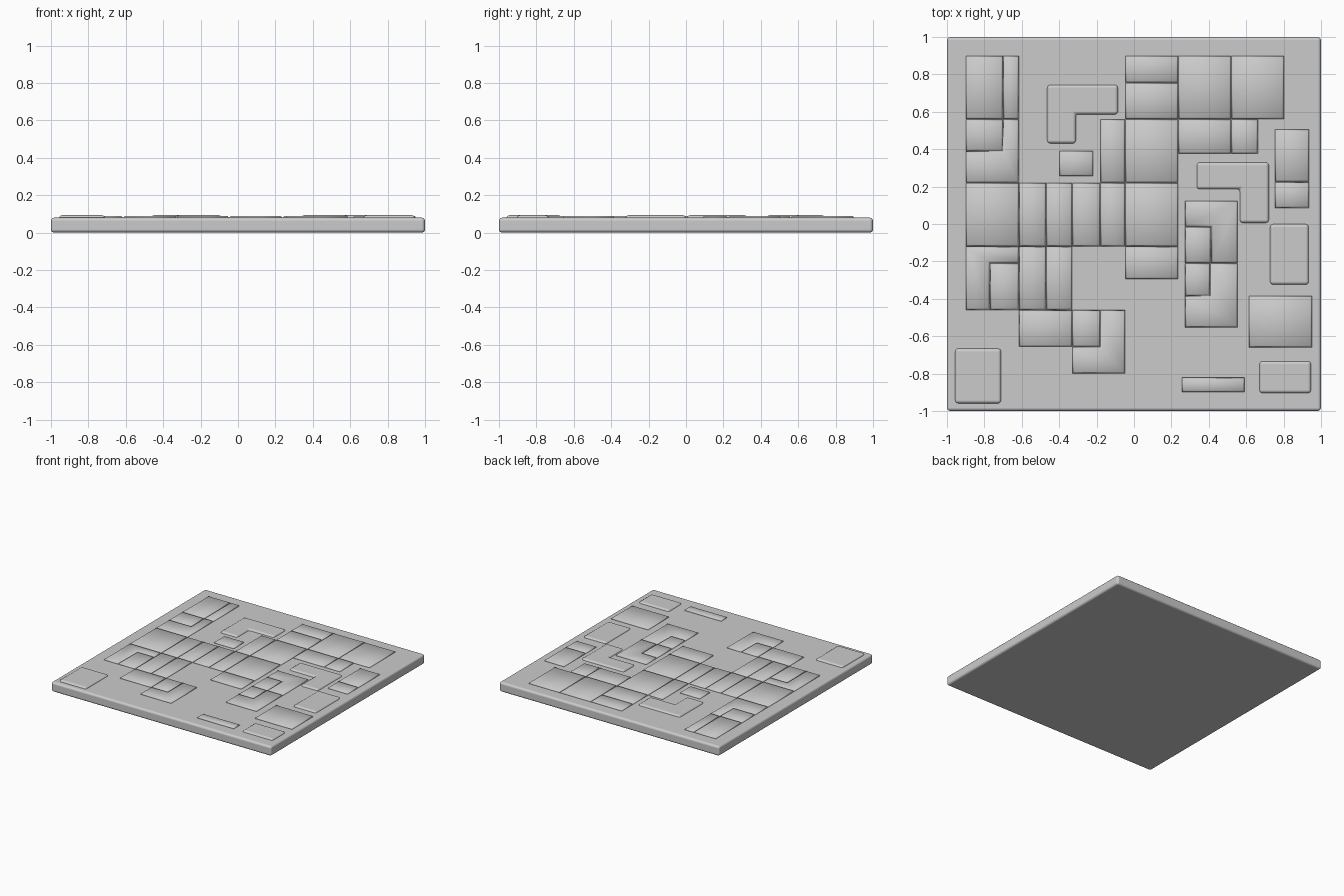
import bpy, bmesh
from mathutils import Vector

if "Cube" in bpy.data.objects:
    bpy.data.objects.remove(bpy.data.objects["Cube"])

BASE_TOP = 0.08


def rect(x0, x1, y0, y1):
    return [(x0, y0), (x1, y0), (x1, y1), (x0, y1)]


def ell(cx, cy, ex, ey, ix, iy):
    # L outline: outer corner c, far ends e, inner corner i
    p = [(cx, cy), (ex, cy), (ex, iy), (ix, iy), (ix, ey), (cx, ey)]
    area = sum(a[0] * b[1] - b[0] * a[1] for a, b in zip(p, p[1:] + p[:1]))
    return p if area > 0 else p[:1] + p[:0:-1]


def inset(p, d):
    # Move every edge of a right-angled outline inward by d
    out = []
    for i, q in enumerate(p):
        q = Vector(q)
        a = (q - Vector(p[i - 1])).normalized()
        b = (Vector(p[(i + 1) % len(p)]) - q).normalized()
        out.append(q + d * (Vector((-a.y, a.x)) + Vector((-b.y, b.x))))
    return out


def solid(name, outlines, z0, z1, slope=0.0, bevel=0.0, segments=3):
    bm = bmesh.new()
    for p in outlines:
        n = len(p)
        lo = [bm.verts.new((x, y, z0)) for x, y in p]
        hi = [bm.verts.new((v.x, v.y, z1)) for v in inset(p, slope)]
        for i in range(n):
            j = (i + 1) % n
            bm.faces.new((lo[i], lo[j], hi[j], hi[i]))
        if n == 6 and not bevel:
            # Mitred top for sloped L panels
            bm.faces.new(hi[:4])
            bm.faces.new((hi[0], hi[3], hi[4], hi[5]))
        else:
            bm.faces.new(hi)
        bm.faces.new(lo[::-1])
    mesh = bpy.data.meshes.new(name)
    bm.to_mesh(mesh)
    bm.free()
    ob = bpy.data.objects.new(name, mesh)
    bpy.context.collection.objects.link(ob)
    for f in mesh.polygons:
        f.use_smooth = True
    if bevel:
        m = ob.modifiers.new("rounded_edges", 'BEVEL')
        m.width, m.segments = bevel, segments
        m.harden_normals = True
    return ob


# Base slab
solid("base_plate", [rect(-1, 1, -1, 1)], 0, BASE_TOP, bevel=0.018, segments=3)

# Low sloped panels, mostly on a shared grid of columns and rows
X = [-0.90, -0.615, -0.33, -0.047, 0.237, 0.52, 0.803]
Y = [0.90, 0.56, 0.22, -0.12, -0.46, -0.80]
panels = [
    # top left cluster
    rect(X[0], -0.70, Y[1], Y[0]), rect(-0.70, X[1], Y[1], Y[0]),
    rect(X[0], -0.70, 0.388, Y[1]),
    ell(X[1], Y[2], X[0], Y[1], -0.70, 0.388),
    # central column and its neighbours
    rect(X[3], X[4], 0.755, Y[0]), rect(X[3], X[4], Y[1], 0.755),
    rect(X[3], X[4], Y[2], Y[1]), rect(X[3], X[4], Y[3], Y[2]),
    rect(X[3], X[4], -0.295, Y[3]), rect(-0.18, X[3], Y[2], Y[1]),
    # middle row
    rect(X[0], X[1], Y[3], Y[2]),
    rect(X[1], -0.47, Y[3], Y[2]), rect(-0.47, X[2], Y[3], Y[2]),
    rect(X[2], -0.18, Y[3], Y[2]), rect(-0.18, X[3], Y[3], Y[2]),
    # top right cluster
    rect(X[4], X[5], Y[1], Y[0]), rect(X[5], X[6], Y[1], Y[0]),
    rect(X[4], X[5], 0.375, Y[1]), rect(X[5], 0.663, 0.375, Y[1]),
    # lower left cluster
    ell(X[0], Y[3], X[1], Y[4], -0.77, -0.21),
    rect(-0.77, X[1], Y[4], -0.21),
    rect(X[1], -0.47, Y[4], Y[3]), rect(-0.47, X[2], Y[4], Y[3]),
    rect(X[1], X[2], -0.657, Y[4]), rect(X[2], -0.18, -0.657, Y[4]),
    ell(X[3], Y[5], X[2], Y[4], -0.18, -0.657),
    # lower right pair of hooks
    ell(0.555, 0.125, 0.273, -0.21, 0.412, -0.015),
    rect(0.273, 0.412, -0.21, -0.015),
    rect(0.273, 0.407, -0.385, -0.21),
    ell(0.555, -0.553, 0.273, -0.21, 0.407, -0.385),
    # separate panels
    rect(-0.40, -0.217, 0.255, 0.392),
    rect(0.753, 0.937, 0.225, 0.507), rect(0.753, 0.937, 0.085, 0.225),
    rect(0.613, 0.953, -0.66, -0.383), rect(0.255, 0.592, -0.90, -0.82),
]
solid("sloped_panels", panels, BASE_TOP - 0.001, 0.09, slope=0.01)

# Rounded raised plates
plates = [
    ell(-0.465, 0.745, -0.085, 0.43, -0.31, 0.585),
    ell(0.722, 0.33, 0.335, 0.005, 0.565, 0.185),
    rect(0.727, 0.935, -0.325, 0.0),
    rect(0.67, 0.947, -0.905, -0.733),
    rect(-0.957, -0.71, -0.96, -0.665),
]
solid("rounded_plates", plates, 0.04, 0.093, bevel=0.018, segments=4)
